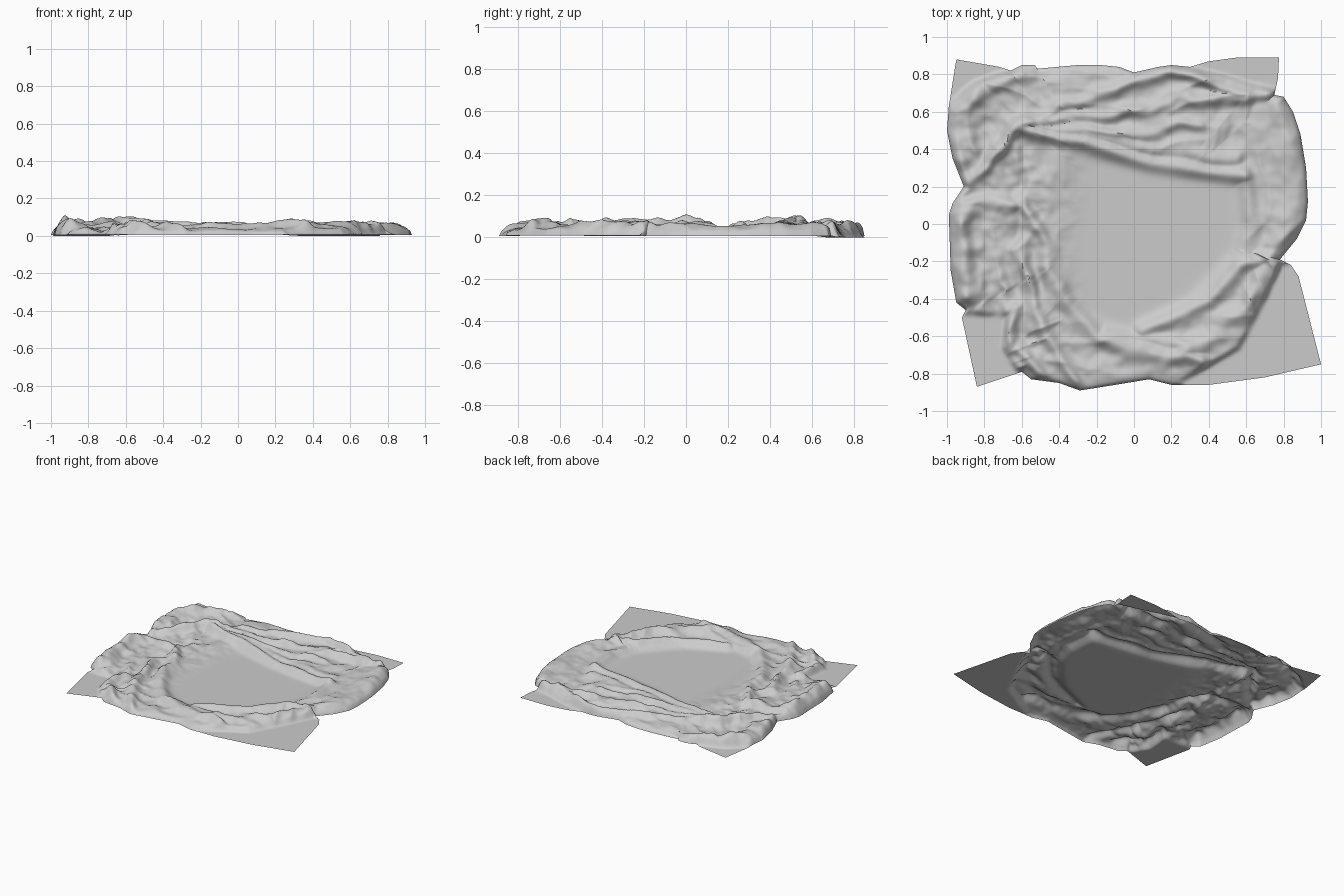
import bpy, math
from mathutils import Vector, noise

if "Cube" in bpy.data.objects:
    bpy.data.objects.remove(bpy.data.objects["Cube"])

# Outline of the crumpled sheet, seen from above
OUTLINE = [(1, -.75), (.88, -.28), (.84, -.22), (.78, -.19), (.87, -.08), (.92, .02), (.93, .12),
           (.92, .3), (.89, .48), (.85, .6), (.8, .68), (.75, .69), (.77, .78), (.775, .89),
           (.55, .89), (.4, .87), (.3, .84), (.2, .85), (.13, .84), (0, .81), (-.08, .84),
           (-.18, .85), (-.3, .85), (-.52, .83), (-.53, .85), (-.6, .85), (-.66, .82),
           (-.72, .84), (-.95, .88), (-.99, .63), (-1, .5), (-.97, .35), (-.91, .2),
           (-.97, .11), (-.99, .05), (-.98, -.25), (-.95, -.42), (-.9, -.46), (-.92, -.5),
           (-.84, -.87), (-.6, -.79), (-.55, -.83), (-.4, -.85), (-.29, -.89), (-.1, -.86),
           (.08, -.83), (.2, -.86), (.4, -.86), (.7, -.82)]

# Fold ridges: height, half width, path
TOP_FOLDS = [
    (.036, .035, [(-.6, .53), (-.4, .63), (-.1, .71), (.2, .83)]),
    (.032, .035, [(-.6, .55), (-.1, .60), (.3, .66), (.62, .68)]),
    (.036, .040, [(-.63, .5), (-.3, .44), (.1, .32), (.6, .25)]),
    (.025, .035, [(-.5, .52), (-.1, .48), (.36, .53)]),
    (.020, .040, [(-.4, .5), (0, .42), (.55, .34)]),
    (.038, .035, [(.2, .81), (.5, .73), (.78, .67)]),
]
RIGHT_FOLDS = [
    (.028, .080, [(.78, .6), (.84, .3), (.85, .1), (.79, -.1)]),
    (.022, .050, [(.6, .25), (.63, 0), (.57, -.2), (.35, -.42)]),
    (.040, .045, [(.75, -.17), (.56, -.23), (.4, -.42), (.05, -.57)]),
    (.034, .050, [(.75, -.2), (.64, -.36), (.45, -.58), (.25, -.7)]),
    (.022, .035, [(-.15, -.58), (.1, -.63), (.28, -.65)]),
]
LEFT_FOLDS = [
    (.036, .045, [(-.6, .12), (-.48, -.1), (-.38, -.4), (-.2, -.6), (.1, -.69), (.35, -.74)]),
    (.036, .040, [(-.62, -.15), (-.53, -.45), (-.45, -.65), (-.31, -.84)]),
    (.040, .035, [(-.64, -.45), (-.64, -.65), (-.5, -.81)]),
    (.040, .070, [(-.93, .55), (-.9, .35)]),
    (.050, .065, [(-.92, .06), (-.93, -.15), (-.89, -.38)]),
    (.036, .040, [(-.95, .6), (-.82, .7), (-.6, .8)]),
    (.042, .035, [(-.93, .2), (-.8, .3), (-.68, .48), (-.58, .57)]),
    (.036, .035, [(-.92, .12), (-.75, .12), (-.58, .1)]),
    (.036, .030, [(-.75, .42), (-.62, .5), (-.55, .55)]),
    (-.028, .018, [(-.6, .8), (-.6, .4), (-.61, 0), (-.63, -.42)]),
]
# Corners lying flat on the floor (with their level), and the flat middle
FLAPS = [
    (.014, [(.78, -.2), (.7, -.38), (.55, -.66), (.25, -.83), (.25, -1.2), (1.3, -1.2), (1.3, -.2)]),
    (.006, [(.22, .85), (.45, .79), (.8, .69), (1.2, .69), (1.2, 1.2), (.22, 1.2)]),
    (.006, [(-.99, .63), (-.84, .75), (-.62, .83), (-.62, 1.2), (-1.3, 1.2), (-1.3, .63)]),
    (.014, [(-.9, -.47), (-.67, -.48), (-.69, -.66), (-.6, -.8), (-.6, -1.2), (-1.3, -1.2), (-1.3, -.47)]),
]
MIDDLE = [(-.2, .3), (.5, .2), (.5, -.1), (.3, -.35), (-.02, -.52), (-.2, -.45), (-.25, -.1)]


def path_distance(x, y, pts):
    best = 9.0
    for (ax, ay), (bx, by) in zip(pts, pts[1:]):
        dx, dy = bx - ax, by - ay
        t = min(1, max(0, ((x - ax) * dx + (y - ay) * dy) / (dx * dx + dy * dy)))
        best = min(best, (x - ax - t * dx) ** 2 + (y - ay - t * dy) ** 2)
    return math.sqrt(best)


def inside_depth(x, y, poly):
    """Distance to the border, positive inside."""
    inside = False
    for (ax, ay), (bx, by) in zip(poly, poly[1:] + poly[:1]):
        if (ay > y) != (by > y) and x < ax + (y - ay) * (bx - ax) / (by - ay):
            inside = not inside
    d = path_distance(x, y, poly + poly[:1])
    return d if inside else -d


def smooth(t):
    t = min(1, max(0, t))
    return t * t * (3 - 2 * t)


FOLDS = TOP_FOLDS + RIGHT_FOLDS + LEFT_FOLDS


def height(x, y, s, edge):
    loose = smooth(-inside_depth(x, y, MIDDLE) / .25)
    # wobble the folds so they do not run dead straight
    wx = x + .035 * noise.noise(Vector((x * 6, y * 6, 1))) * loose
    wy = y + .035 * noise.noise(Vector((x * 6, y * 6, 5))) * loose
    total = peak = 0.0
    for h, w, pts in FOLDS:
        d = path_distance(wx, wy, pts)
        if d < 2.5 * w:
            v = h * math.exp(-(d / w) ** 2)
            total += v
            peak = max(peak, v)
    vary = 1 + .5 * noise.noise(Vector((x * 4, y * 4, 8)))
    z = .020 + .018 * loose + vary * (peak + .3 * (total - peak))
    # lesser creases running around the middle, and fine crumpling
    a = math.atan2(wy, wx)
    ring = 1 - abs(noise.noise(Vector((s * 8, 2.2 * math.cos(a), 2.2 * math.sin(a))))) * 2.5
    left = smooth((-.35 - x) / .25)
    fine = noise.noise(Vector((x * 9, y * 9, 0))) + .6 * noise.noise(Vector((x * 19, y * 19, 3)))
    z += loose * (.010 * ring + (.009 + .009 * left) * fine)
    # the border curls down to the floor
    droop = math.sqrt(max(0, 1 - (1 - min(1, (1 - s) * edge / .07)) ** 2))
    z = .012 + (z - .012) * droop
    for level, flap in FLAPS:
        z += (level - z) * smooth((inside_depth(x, y, flap) + .012) / .04)
    return min(.122, max(0, z))


def build_sheet(rings=80, step=.0135):
    border = []
    for (ax, ay), (bx, by) in zip(OUTLINE, OUTLINE[1:] + OUTLINE[:1]):
        n = max(1, round(math.hypot(bx - ax, by - ay) / step))
        border += [(ax + (bx - ax) * i / n, ay + (by - ay) * i / n) for i in range(n)]
    n = len(border)
    verts, faces = [(0, 0, height(0, 0, 0, 1))], []
    for r in range(1, rings + 1):
        s = (r / rings) ** .8
        verts += [(x * s, y * s, height(x * s, y * s, s, math.hypot(x, y))) for x, y in border]
    for i in range(n):
        j = (i + 1) % n
        faces.append((0, 1 + i, 1 + j))
        for r in range(rings - 1):
            a, b = 1 + r * n, 1 + (r + 1) * n
            faces.append((a + i, b + i, b + j, a + j))
    mesh = bpy.data.meshes.new("crumpled_sheet")
    mesh.from_pydata(verts, [], faces)
    low = min(v.co.z for v in mesh.vertices)
    for v in mesh.vertices:
        v.co.z -= low
    obj = bpy.data.objects.new("crumpled_sheet", mesh)
    bpy.context.collection.objects.link(obj)
    return obj


sheet = build_sheet()
bpy.context.view_layer.objects.active = sheet
sheet.select_set(True)
bpy.ops.object.shade_smooth_by_angle(angle=math.radians(50))
